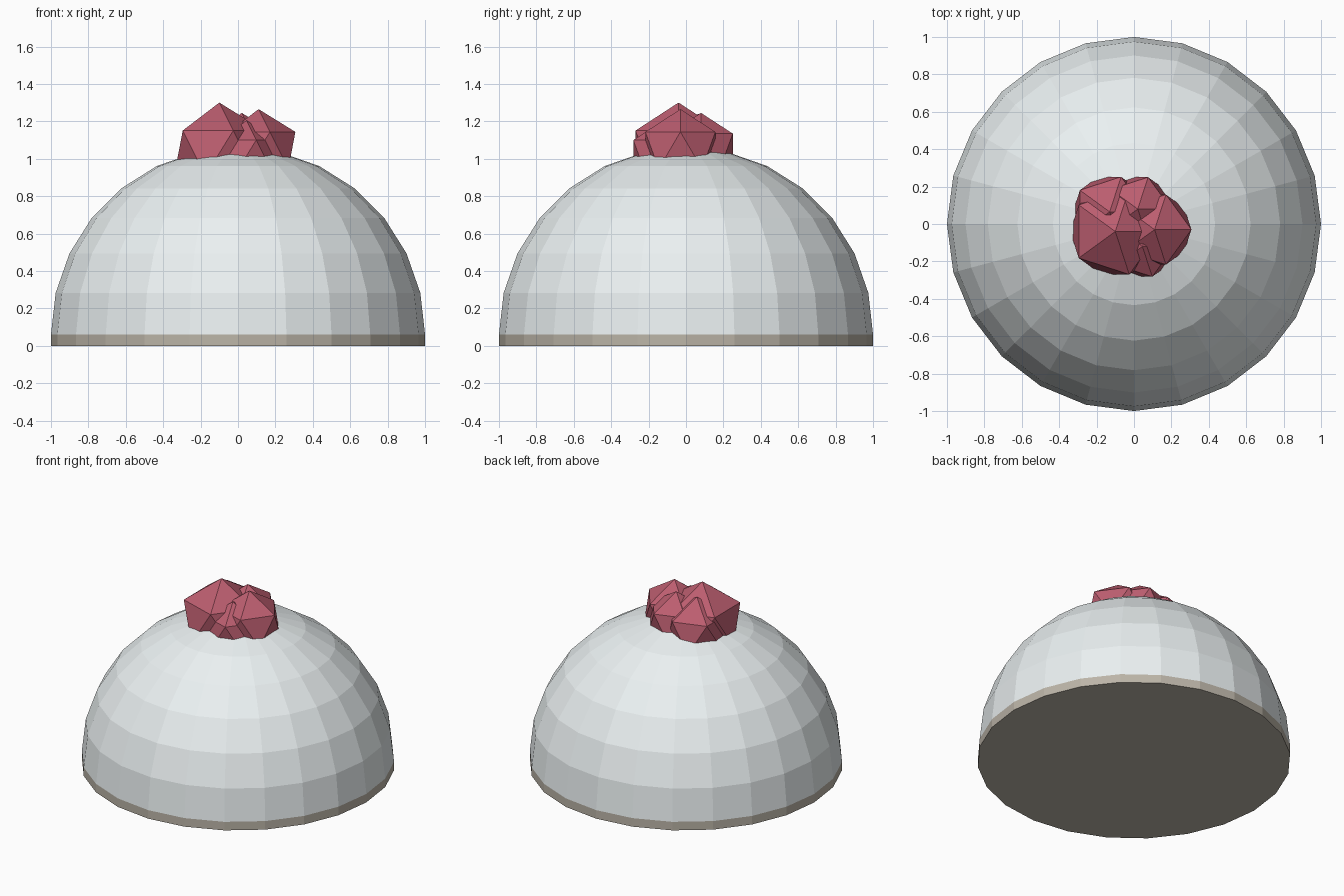
import bpy, bmesh
from mathutils import Matrix

if "Cube" in bpy.data.objects:
    bpy.data.objects.remove(bpy.data.objects["Cube"])


def material(name, rgb):
    m = bpy.data.materials.new(name)
    m.diffuse_color = (*rgb, 1)
    m.use_nodes = True
    m.node_tree.nodes["Principled BSDF"].inputs["Base Color"].default_value = m.diffuse_color
    return m


def finish(bm, name, mat):
    me = bpy.data.meshes.new(name)
    bm.to_mesh(me)
    bm.free()
    me.materials.append(mat)
    ob = bpy.data.objects.new(name, me)
    bpy.context.collection.objects.link(ob)
    return ob


SIDES, BASE_H = 24, 0.06
tan = material("base_tan", (0.50, 0.46, 0.39))
pale = material("dome_pale", (0.83, 0.88, 0.89))
red = material("berry_red", (0.50, 0.11, 0.16))

# Thin base disc
bm = bmesh.new()
bmesh.ops.create_cone(bm, cap_ends=True, segments=SIDES, radius1=1, radius2=1,
                      depth=BASE_H, matrix=Matrix.Translation((0, 0, BASE_H / 2)))
finish(bm, "base_disc", tan)

# Dome: upper half of a faceted sphere
bm = bmesh.new()
bmesh.ops.create_uvsphere(bm, u_segments=SIDES, v_segments=14, radius=1)
low = [v for v in bm.verts if v.co.z < -0.01]
bmesh.ops.delete(bm, geom=low, context='VERTS')
bmesh.ops.translate(bm, verts=bm.verts, vec=(0, 0, BASE_H))
finish(bm, "dome", pale)

# Cluster of faceted berries on top: x, y, z, radius
berries = [
    (-0.10, -0.04, 1.03, 0.27),
    (0.11, -0.03, 1.045, 0.22),
    (0.02, 0.08, 1.045, 0.20),
    (-0.13, 0.065, 1.02, 0.22),
    (0.045, -0.12, 1.015, 0.19),
]
for i, (x, y, z, r) in enumerate(berries):
    bm = bmesh.new()
    bmesh.ops.create_icosphere(bm, subdivisions=1, radius=r,
                               matrix=Matrix.Translation((x, y, z)))
    finish(bm, f"berry_{i + 1}", red)
